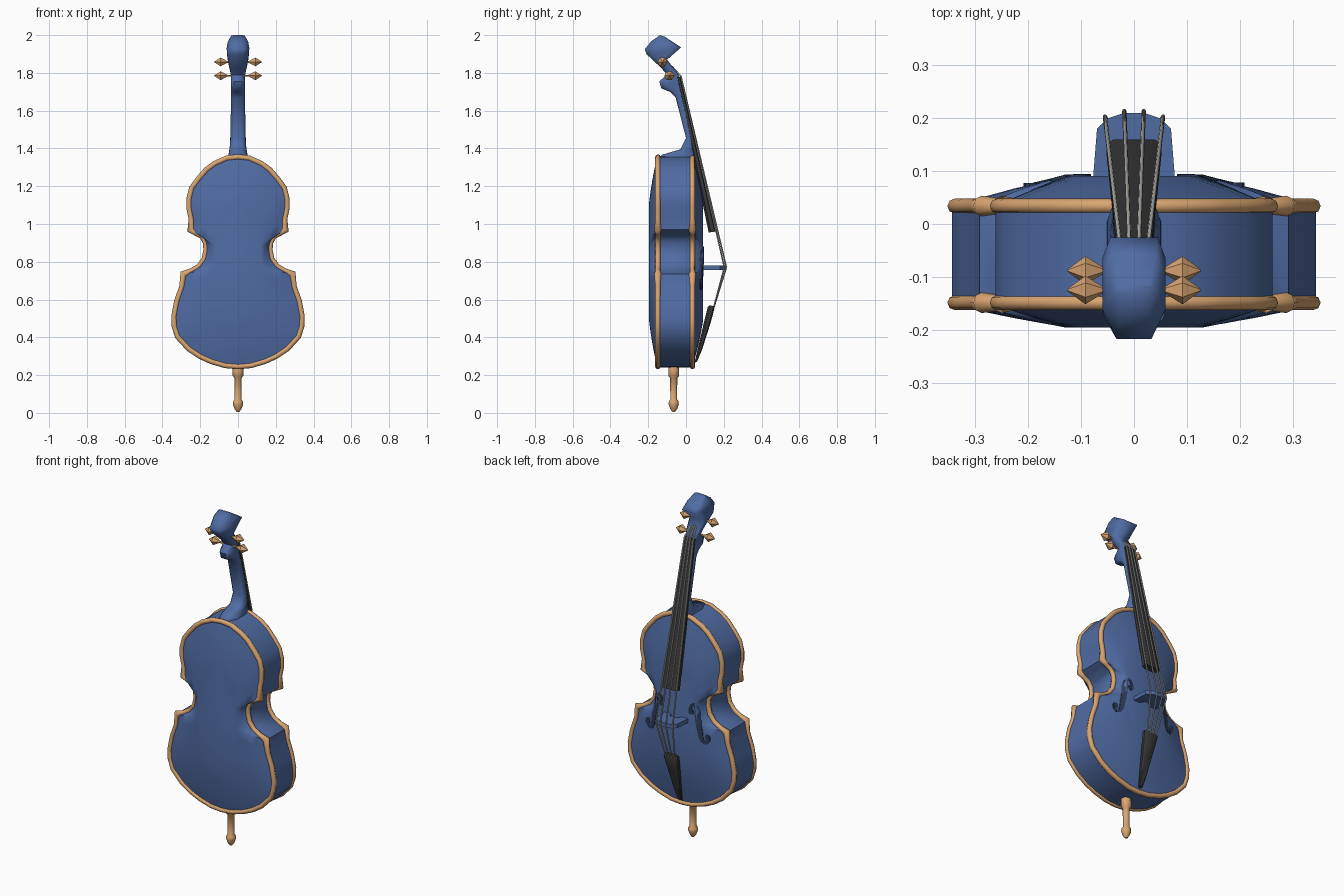
import bpy, bmesh, math
from mathutils import Vector
from mathutils.bvhtree import BVHTree

if "Cube" in bpy.data.objects:
    bpy.data.objects.remove(bpy.data.objects["Cube"])


def material(name, rgb):
    m = bpy.data.materials.new(name)
    m.use_nodes = True
    m.diffuse_color = (*rgb, 1)
    bsdf = m.node_tree.nodes["Principled BSDF"]
    bsdf.inputs["Base Color"].default_value = (*rgb, 1)
    bsdf.inputs["Roughness"].default_value = 0.6
    return m


BLUE = material("blue", (0.08, 0.15, 0.37))
TAN = material("tan_wood", (0.70, 0.38, 0.165))
BLACK = material("charcoal", (0.04, 0.04, 0.04))
STEEL = material("string_grey", (0.42, 0.42, 0.39))
NAVY = material("dark_navy", (0.025, 0.045, 0.1))


def finish(ob, angle):
    bpy.ops.object.select_all(action="DESELECT")
    ob.select_set(True)
    bpy.context.view_layer.objects.active = ob
    if ob.type == "CURVE":
        bpy.ops.object.convert(target="MESH")
    bpy.ops.object.shade_smooth_by_angle(angle=math.radians(angle))
    return bpy.context.view_layer.objects.active


def loft(name, rings, mat, angle=35):
    """Skin a list of equal closed rings and cap both ends."""
    bm = bmesh.new()
    loops = [[bm.verts.new(p) for p in ring] for ring in rings]
    n = len(loops[0])
    for a, b in zip(loops, loops[1:]):
        for i in range(n):
            j = (i + 1) % n
            bm.faces.new((a[i], a[j], b[j], b[i]))
    bm.faces.new(loops[0])
    bm.faces.new(loops[-1])
    bmesh.ops.recalc_face_normals(bm, faces=bm.faces)
    me = bpy.data.meshes.new(name)
    bm.to_mesh(me)
    bm.free()
    me.materials.append(mat)
    ob = bpy.data.objects.new(name, me)
    bpy.context.collection.objects.link(ob)
    return finish(ob, angle)


def beam(name, sections, mat, angle=35):
    """Rounded bar from (back y, back z, front y, front z, half width)."""
    shape = [(-.55, 0), (.55, 0), (1, .3), (1, .8), (.75, 1),
             (-.75, 1), (-1, .8), (-1, .3)]
    return loft(name, [[(u * w, by + (fy - by) * t, bz + (fz - bz) * t)
                        for u, t in shape] for by, bz, fy, fz, w in sections], mat, angle)


def tube(name, points, radius, mat, cyclic=False, radii=None):
    cu = bpy.data.curves.new(name, "CURVE")
    cu.dimensions = "3D"
    cu.bevel_depth, cu.bevel_resolution = radius, 2
    cu.use_fill_caps = True
    sp = cu.splines.new("POLY")
    sp.points.add(len(points) - 1)
    sp.use_cyclic_u = cyclic
    for i, p in enumerate(points):
        sp.points[i].co = (*p, 1)
        sp.points[i].radius = radii[i] if radii else 1
    cu.materials.append(mat)
    ob = bpy.data.objects.new(name, cu)
    bpy.context.collection.objects.link(ob)
    return finish(ob, 80)


def turned(name, origin, axis, profile, sides, mat, angle=35):
    """Lathe of (distance, radius) along an axis."""
    q = Vector(axis).to_track_quat("Z", "Y")
    return loft(name, [[Vector(origin) + q @ Vector((
        r * math.cos(2 * math.pi * k / sides), r * math.sin(2 * math.pi * k / sides), d))
        for k in range(sides)] for d, r in profile], mat, angle)


# Body outline, right half mirrored to a closed loop
LOW, HIGH = .24, 1.36
MID, REACH = (LOW + HIGH) / 2, (HIGH - LOW) / 2
half = [(0, LOW), (.07, .246), (.145, .268), (.205, .295), (.265, .335), (.325, .40),
        (.342, .455), (.344, .51), (.328, .59), (.30, .67), (.292, .735), (.252, .75),
        (.21, .775), (.18, .815), (.17, .865), (.174, .905), (.192, .935), (.225, .953),
        (.253, .97), (.25, 1.03), (.262, 1.085), (.262, 1.14), (.248, 1.195),
        (.215, 1.24), (.17, 1.292), (.125, 1.325), (.06, 1.354), (0, HIGH)]
outline = half + [(-x, z) for x, z in half[-2:0:-1]]


def ring(t, y):
    """Outline blended by t towards a slim oval at the crown of the arch."""
    pts = []
    for x, z in outline:
        k = (z - MID) / REACH
        oval = math.copysign(.13 * math.sqrt(max(0, 1 - k * k)), x) if x else 0
        pts.append((x + (oval - x) * t, y, MID + (z - MID) * (1 - .45 * t)))
    return pts


body = loft("body", [ring(t, y) for t, y in (
    (1, -.196), (.75, -.188), (.5, -.178), (.25, -.166), (0, -.150),
    (0, .035), (.25, .051), (.5, .067), (.75, .080), (1, .091))], BLUE, 40)

# Edge binding, thicker at the waist corners
swell = [1.4 if abs(x) in {.292, .253} else 1 for x, z in outline]
for name, y in (("back_binding", -.149), ("front_binding", .034)):
    tube(name, ring(.02, y), .014, TAN, True, swell)

# Neck, pegbox and scroll
beam("neck_and_scroll", [
    (-.14, 1.34, .04, 1.34, .052), (-.13, 1.366, .04, 1.37, .05),
    (-.03, 1.395, .04, 1.41, .044), (0, 1.455, .033, 1.46, .04),
    (-.055, 1.67, -.018, 1.68, .037), (-.085, 1.70, -.024, 1.71, .036),
    (-.13, 1.717, -.03, 1.74, .036), (-.142, 1.755, -.033, 1.775, .037),
    (-.10, 1.79, -.038, 1.785, .037), (-.13, 1.825, -.05, 1.805, .042),
    (-.21, 1.90, -.10, 1.87, .056), (-.218, 1.925, -.026, 1.935, .06),
    (-.185, 1.967, -.06, 1.958, .054), (-.137, 2.0, -.115, 1.993, .036)], BLUE, 60)

# Fingerboard and tailpiece
beam("fingerboard", [(.12, .955, .16, .96, .052),
                     (-.05, 1.775, -.03, 1.78, .034)], BLACK)
beam("tailpiece", [(.045, .265, .058, .27, .011), (.06, .33, .085, .335, .02),
                   (.095, .48, .13, .475, .036), (.115, .56, .15, .55, .046),
                   (.125, .57, .145, .565, .042)], BLACK)

# Bridge, an arched plate standing on two feet
side = [(.025, .115), (.04, .08), (.078, .08), (.07, .18), (.05, .2), (.02, .21)]
plate = side + [(-x, y) for x, y in reversed(side)]
loft("bridge", [[(x, y, z) for x, y in plate] for z in (.757, .78)], BLUE)

# Strings from pegbox over nut and bridge to tailpiece
for i in range(4):
    k = (i - 1.5) / 1.5
    tube(f"string_{i + 1}", [(.015 * k, -.075, 1.835), (.028 * k, -.027, 1.782),
                             (.055 * k, .215 - .012 * k * k, .77),
                             (.03 * k, .146, .555)], .0042, STEEL)

# Pegs, two on each side
for sgn, label in ((1, "left"), (-1, "right")):
    for level, y, z in (("upper", -.125, 1.858), ("lower", -.088, 1.785)):
        turned(f"{label}_{level}_peg", (sgn * .03, y, z), (sgn, 0, 0),
               [(0, .005), (.028, .006), (.062, .027), (.096, .002)], 6, TAN, 20)

# Endpin with collar and pointed bulb tip
turned("endpin", (0, -.065, 0), (0, 0, 1),
       [(0.005, .007), (.02, .018), (.045, .027), (.06, .026), (.072, .018),
        (.185, .019), (.195, .028), (.225, .029), (.25, .026)], 12, TAN, 50)

# Sound holes: thin ribbons laid on the domed front
tree = BVHTree.FromObject(body, bpy.context.evaluated_depsgraph_get())


def on_front(x, z):
    hit = tree.ray_cast(Vector((x, 1, z)), Vector((0, -1, 0)))[0]
    return Vector((x, hit.y, z))


stroke = [(.098, .828), (.092, .848), (.1, .866), (.115, .872), (.128, .86), (.134, .83),
          (.138, .79), (.145, .755), (.152, .72), (.156, .69), (.168, .663),
          (.185, .658), (.197, .672), (.192, .69)]
thick = [.014, .009, .008, .008, .01, .013, .014, .015, .014, .013, .01, .008, .009, .014]
for sgn, label in ((1, "left"), (-1, "right")):
    rings = []
    for i, w in enumerate(thick):
        a, b = Vector(stroke[max(i - 1, 0)]), Vector(stroke[min(i + 1, len(stroke) - 1)])
        d = (b - a).normalized() * w
        pair = [on_front(sgn * (stroke[i][0] + e * d.y), stroke[i][1] - e * d.x)
                for e in (1, -1)]
        rings.append([p + Vector((0, h, 0)) for p, h in (
            (pair[0], -.004), (pair[0], .003), (pair[1], .003), (pair[1], -.004))])
    loft(f"{label}_sound_hole", rings, NAVY, 60)
    for end, (x, z) in (("upper", stroke[0]), ("lower", stroke[-1])):
        turned(f"{label}_{end}_sound_hole_eye", on_front(sgn * x, z) - Vector((0, .004, 0)),
               (0, 1, 0), [(0, .017), (.008, .017)], 10, NAVY)
